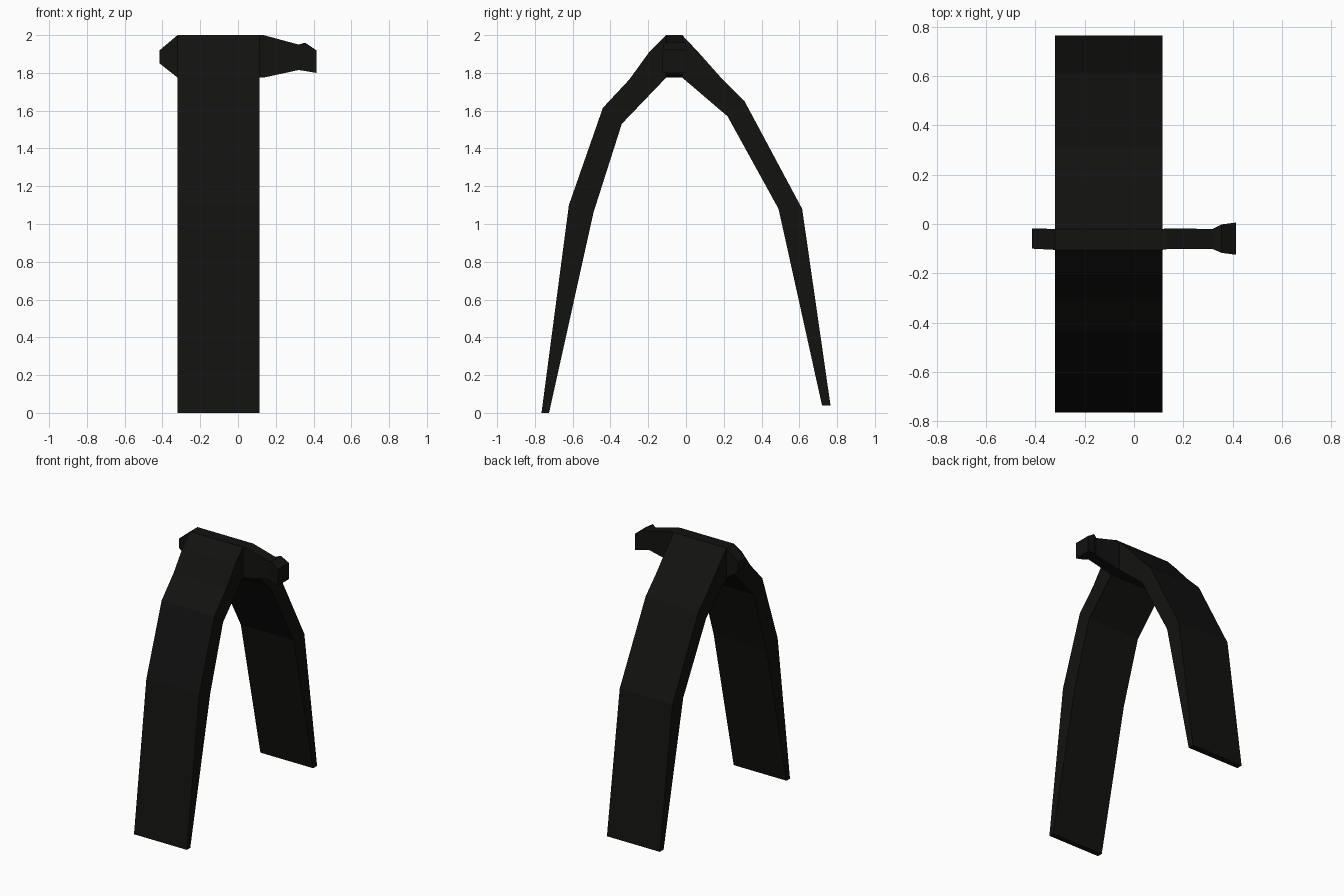
import bpy

if "Cube" in bpy.data.objects:
    bpy.data.objects.remove(bpy.data.objects["Cube"])

black = bpy.data.materials.new("black")
black.diffuse_color = (0.006, 0.006, 0.0055, 1)
black.use_nodes = True
black.node_tree.nodes["Principled BSDF"].inputs["Base Color"].default_value = black.diffuse_color


def loft(name, rings, cap_start=True):
    """Join equal-sized rings of points with quads and cap the ends."""
    n = len(rings[0])
    verts = [p for r in rings for p in r]
    faces = []
    for i in range(len(rings) - 1):
        for j in range(n):
            k = (j + 1) % n
            faces.append((i * n + j, i * n + k, (i + 1) * n + k, (i + 1) * n + j))
    if cap_start:
        faces.append(tuple(reversed(range(n))))
    faces.append(tuple(range(len(verts) - n, len(verts))))
    me = bpy.data.meshes.new(name)
    me.from_pydata(verts, [], faces)
    me.materials.append(black)
    ob = bpy.data.objects.new(name, me)
    bpy.context.collection.objects.link(ob)
    # consistent outward normals
    bpy.context.view_layer.objects.active = ob
    ob.select_set(True)
    bpy.ops.object.mode_set(mode='EDIT')
    bpy.ops.mesh.select_all(action='SELECT')
    bpy.ops.mesh.normals_make_consistent(inside=False)
    bpy.ops.object.mode_set(mode='OBJECT')
    ob.select_set(False)
    return ob


# Bent strap: outer (y, z) and inner (y, z) at each bend
X0, X1 = -0.32, 0.115
bends = [
    (-0.765, 0.0, -0.725, 0.0), (-0.62, 1.10, -0.49, 1.06),
    (-0.44, 1.615, -0.34, 1.53), (-0.30, 1.765, -0.25, 1.624),
    (-0.195, 1.91, -0.18, 1.697), (-0.105, 2.0, -0.105, 1.775),
    (-0.02, 2.0, -0.02, 1.775), (0.065, 1.91, 0.055, 1.711),
    (0.185, 1.775, 0.14, 1.638), (0.31, 1.65, 0.22, 1.57),
    (0.615, 1.08, 0.49, 1.08), (0.765, 0.04, 0.72, 0.04),
]
loft("strap", [[(X0, a, b), (X1, a, b), (X1, c, d), (X0, c, d)]
               for a, b, c, d in bends])


# Rectangular bar sections: x, y min, y max, z min, z max
def bar(name, sections):
    loft(name, [[(x, a, c), (x, b, c), (x, b, d), (x, a, d)]
                for x, a, b, c, d in sections], cap_start=False)


bar("short_bar_end", [(X0, -0.105, -0.02, 1.775, 2.0),
                      (-0.415, -0.10, -0.018, 1.85, 1.92)])
bar("flared_bar_end", [(X1, -0.105, -0.02, 1.775, 2.0),
                       (0.135, -0.102, -0.018, 1.775, 2.0),
                       (0.32, -0.102, -0.02, 1.815, 1.95),
                       (0.355, -0.117, -0.002, 1.81, 1.96),
                       (0.415, -0.125, 0.006, 1.80, 1.92)])
